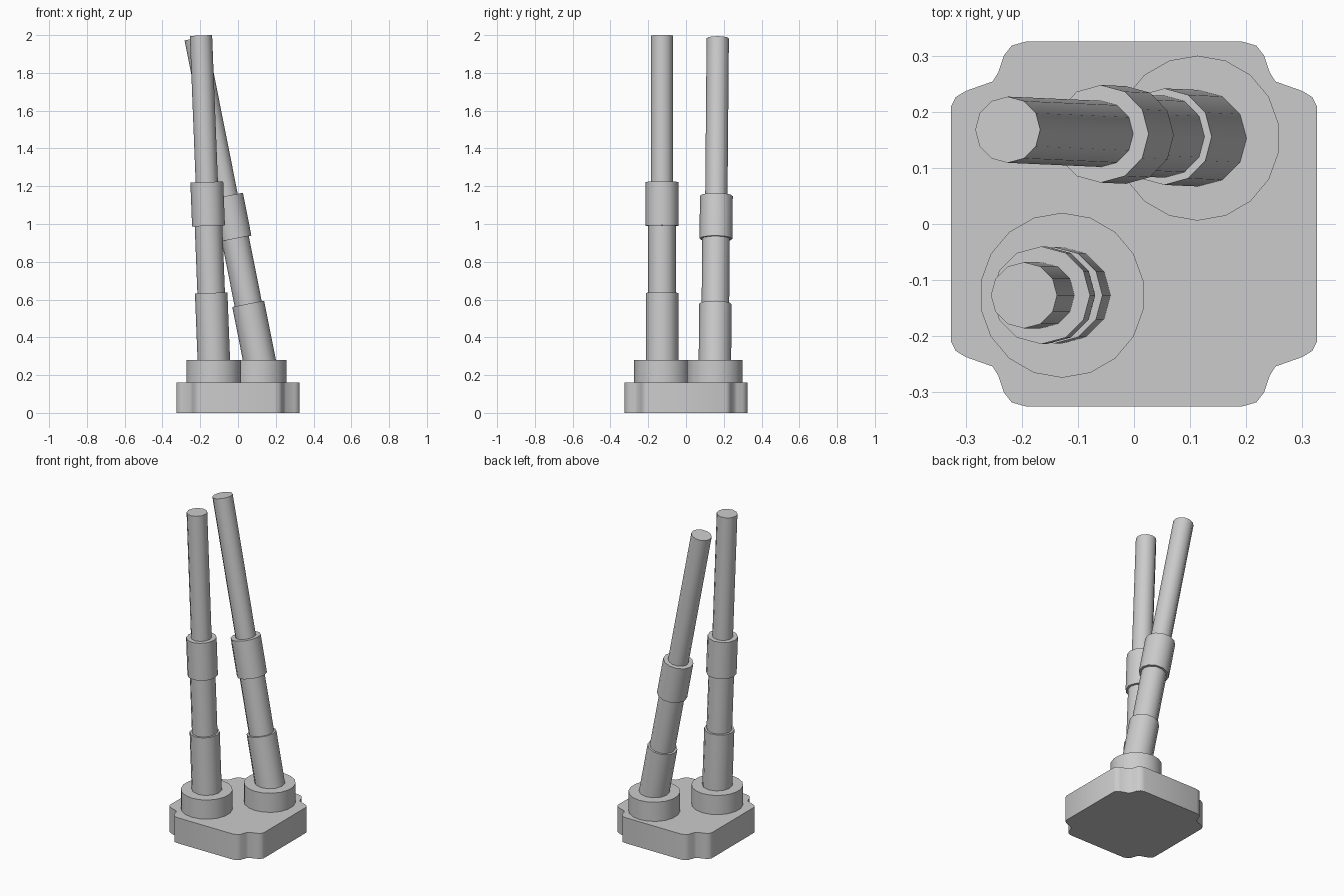
import bpy, bmesh, math
from mathutils import Vector

cube = bpy.data.objects.get("Cube")
if cube:
    bpy.data.objects.remove(cube, do_unlink=True)

# One plain grey for everything
grey = bpy.data.materials.new("plain grey")
grey.use_nodes = True
colour = (0.6, 0.6, 0.6, 1)
grey.diffuse_color = colour
grey.node_tree.nodes["Principled BSDF"].inputs["Base Color"].default_value = colour


def finish(name, bm):
    bmesh.ops.recalc_face_normals(bm, faces=bm.faces)
    mesh = bpy.data.meshes.new(name)
    bm.to_mesh(mesh)
    bm.free()
    mesh.materials.append(grey)
    obj = bpy.data.objects.new(name, mesh)
    bpy.context.collection.objects.link(obj)
    bpy.ops.object.select_all(action='DESELECT')
    obj.select_set(True)
    bpy.context.view_layer.objects.active = obj
    bpy.ops.object.shade_smooth_by_angle(angle=math.radians(40))
    return obj


def rod(name, start, end, radius, sides):
    """Capped cylinder between two points."""
    axis = end - start
    bm = bmesh.new()
    bmesh.ops.create_cone(bm, cap_ends=True, segments=sides, radius1=radius,
                          radius2=radius, depth=axis.length)
    obj = finish(name, bm)
    obj.location = (start + end) / 2
    obj.rotation_mode = 'QUATERNION'
    obj.rotation_quaternion = Vector((0, 0, 1)).rotation_difference(axis)
    return obj


# Base slab: one corner mirrored into all four quarters
corner = [(0.326, 0.21), (0.318, 0.226), (0.30, 0.237), (0.252, 0.254),
          (0.242, 0.27), (0.232, 0.30), (0.218, 0.318), (0.193, 0.325)]
outline = []
for sx, sy in ((1, 1), (-1, 1), (-1, -1), (1, -1)):
    points = [(x * sx, y * sy) for x, y in corner]
    outline += points if sx * sy > 0 else points[::-1]
bm = bmesh.new()
bottom = bm.faces.new([bm.verts.new((x, y, 0)) for x, y in outline])
raised = bmesh.ops.extrude_face_region(bm, geom=[bottom], use_keep_orig=True)
top_verts = [v for v in raised["geom"] if isinstance(v, bmesh.types.BMVert)]
bmesh.ops.translate(bm, verts=top_verts, vec=(0, 0, 0.16))
finish("base_slab", bm)


def tower(side, foot, tip, heights):
    """Round foot collar with a stepped pipe leaning from foot to tip."""
    foot, tip = Vector(foot), Vector(tip)

    def at(z):
        return foot.lerp(tip, (z - foot.z) / (tip.z - foot.z))

    rod(side + "_foot_collar", Vector((foot.x, foot.y, 0.15)),
        Vector((foot.x, foot.y, 0.28)), 0.147, 18)
    parts = (("lower_pipe", 0.086), ("middle_pipe", 0.073),
             ("sleeve", 0.087), ("upper_pipe", 0.059))
    for i, (part, radius) in enumerate(parts):
        # thinner pipes reach a little into the wider ones
        sink = 0.03 if part in ("middle_pipe", "upper_pipe") else 0
        rise = 0.03 if part == "middle_pipe" else 0
        rod(f"{side}_{part}", at(heights[i] - sink), at(heights[i + 1] + rise),
            radius, 12)


tower("right_front", (-0.128, -0.127, 0.28), (-0.196, -0.127, 1.998),
      (0.22, 0.635, 0.99, 1.222, 1.998))
tower("left_back", (0.113, 0.153, 0.28), (-0.225, 0.168, 1.983),
      (0.22, 0.577, 0.922, 1.148, 1.983))
